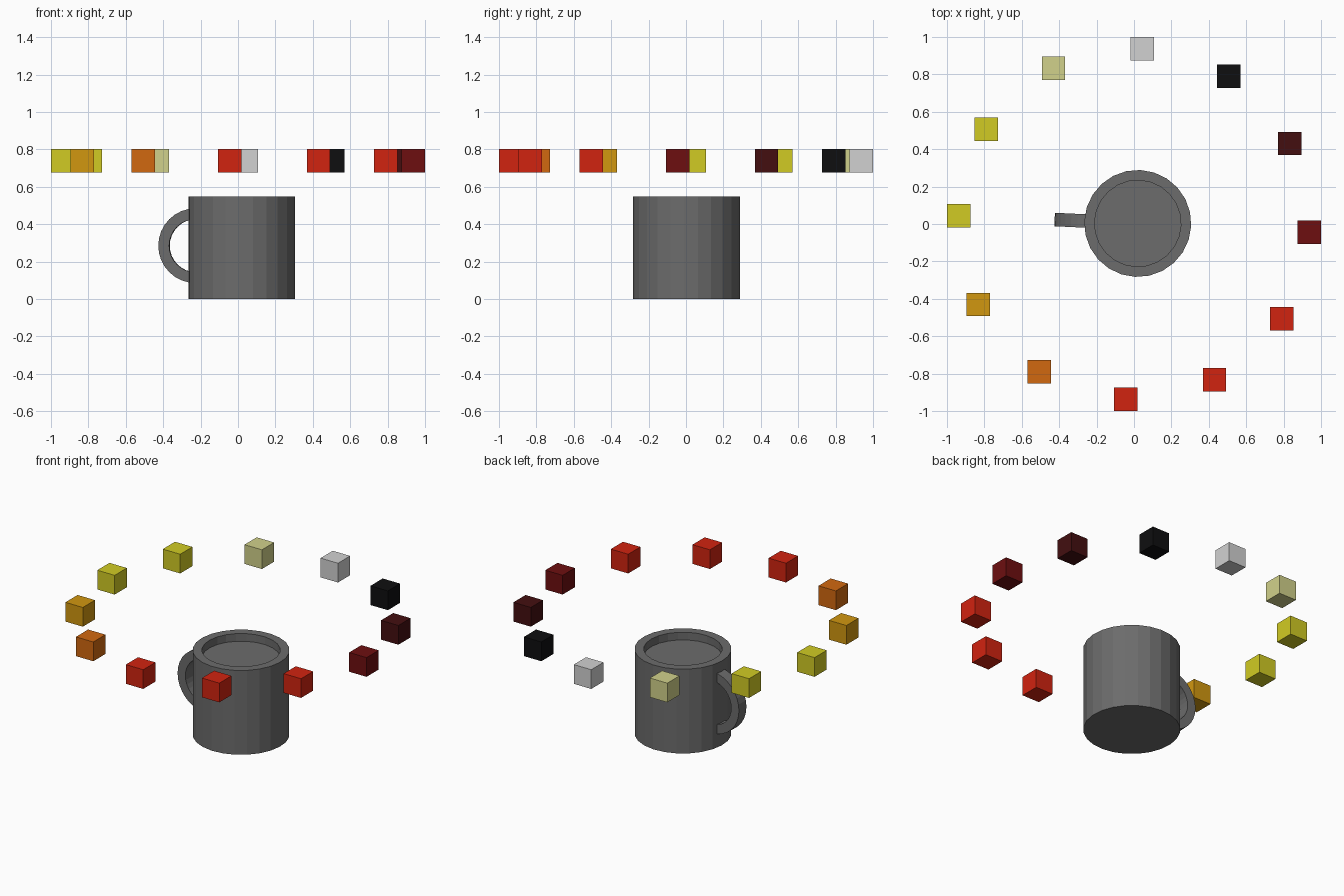
import bpy, bmesh
from math import cos, sin, pi, radians
from mathutils import Vector

old = bpy.data.objects.get("Cube")
if old:
    bpy.data.objects.remove(old, do_unlink=True)


def material(name, r, g, b):
    mat = bpy.data.materials.new(name)
    mat.use_nodes = True
    mat.diffuse_color = (r, g, b, 1)
    for node in mat.node_tree.nodes:
        if node.type == 'BSDF_PRINCIPLED':
            node.inputs["Base Color"].default_value = (r, g, b, 1)
    return mat


def finish(bm, name, mat, location, turn=0):
    bmesh.ops.recalc_face_normals(bm, faces=bm.faces)
    mesh = bpy.data.meshes.new(name)
    bm.to_mesh(mesh)
    bm.free()
    mesh.materials.append(mat)
    obj = bpy.data.objects.new(name, mesh)
    obj.location = location
    obj.rotation_euler.z = turn
    bpy.context.collection.objects.link(obj)
    return obj


charcoal = material("charcoal", 0.15, 0.15, 0.15)
white = material("pale_grey", 0.64, 0.64, 0.64)
black = material("black", 0.0045, 0.0045, 0.005)
maroon = material("maroon", 0.057, 0.0045, 0.005)
dark_red = material("dark_red", 0.155, 0.0045, 0.005)
red = material("red", 0.64, 0.017, 0.005)
orange = material("orange", 0.64, 0.14, 0.005)
amber = material("amber", 0.64, 0.31, 0.005)
yellow = material("yellow", 0.64, 0.6, 0.017)
cream = material("cream", 0.64, 0.64, 0.256)

TURN = radians(-2.7)
MUG = Vector((0.02, 0.003, 0))
RADIUS, HEIGHT, RIM, DEPTH = 0.286, 0.548, 0.055, 0.05

# Mug body: a faceted cylinder with a shallow recess inside the rim
bm = bmesh.new()
bmesh.ops.create_cone(bm, cap_ends=True, segments=24, radius1=RADIUS,
                      radius2=RADIUS, depth=HEIGHT)
bmesh.ops.translate(bm, verts=bm.verts, vec=(0, 0, HEIGHT / 2))
top = [f for f in bm.faces if f.normal.z > 0.9]
bmesh.ops.inset_region(bm, faces=top, thickness=RIM)
floor = bmesh.ops.extrude_discrete_faces(bm, faces=top)["faces"]
bmesh.ops.translate(bm, verts=floor[0].verts, vec=(0, 0, -DEPTH))
finish(bm, "mug_body", charcoal, MUG, TURN)

# Handle: a rectangular section swept through half a circle
bm = bmesh.new()
outer, inner, half_width = 0.2, 0.142, 0.036
section = bm.faces.new([bm.verts.new((0, y, -r)) for y, r in (
    (-half_width, inner), (half_width, inner),
    (half_width, outer), (-half_width, outer))])
bmesh.ops.spin(bm, geom=[section] + section.verts[:] + section.edges[:],
               cent=(0, 0, 0), axis=(0, 1, 0), angle=pi, steps=16)
bmesh.ops.translate(bm, verts=bm.verts, vec=(-0.245, 0, 0.285))
finish(bm, "mug_handle", charcoal, MUG, TURN)

# Ring of floating cubes, going clockwise from the back
ring = [white, black, maroon, dark_red, red, red,
        red, orange, amber, yellow, yellow, cream]
for i, mat in enumerate(ring):
    angle = pi / 2 + TURN - i * pi / 6
    bm = bmesh.new()
    bmesh.ops.create_cube(bm, size=0.125)
    finish(bm, f"floating_cube_{i + 1}", mat,
           (0.938 * cos(angle), 0.938 * sin(angle), 0.74))
